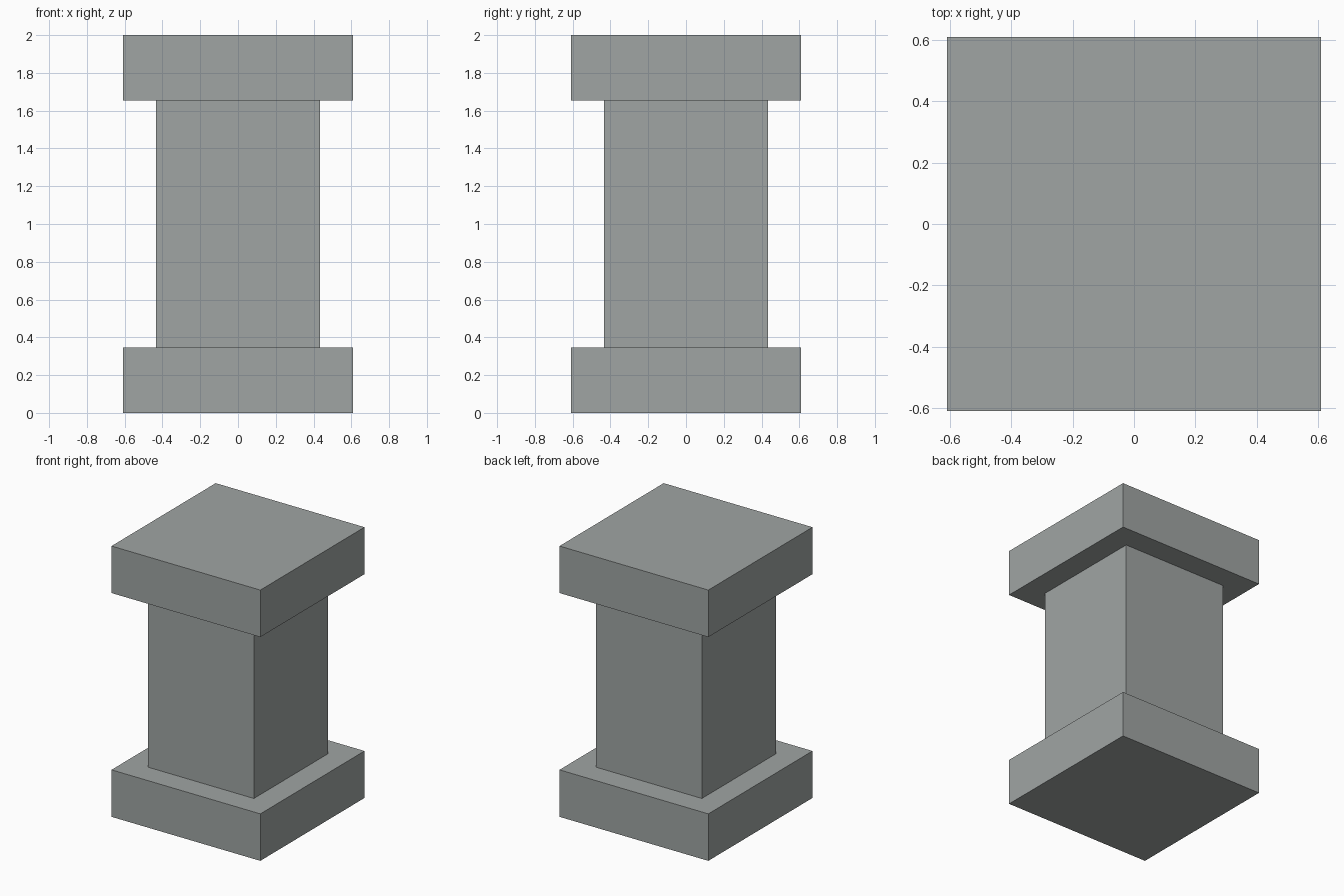
import bpy

if "Cube" in bpy.data.objects:
    bpy.data.objects.remove(bpy.data.objects["Cube"])

# Single stone grey
stone = bpy.data.materials.new("stone_grey")
stone.diffuse_color = (0.35, 0.375, 0.368, 1.0)
stone.use_nodes = True
stone.node_tree.nodes["Principled BSDF"].inputs["Base Color"].default_value = stone.diffuse_color


def block(name, half, z0, z1):
    """Square block centred on the z axis, between two heights."""
    bpy.ops.mesh.primitive_cube_add(size=1, location=(0, 0, (z0 + z1) / 2))
    ob = bpy.context.object
    ob.name = name
    ob.scale = (2 * half, 2 * half, z1 - z0)
    bpy.ops.object.transform_apply(location=False, rotation=False, scale=True)
    ob.data.materials.append(stone)
    return ob


SLAB = 0.347  # thickness of base and cap

block("base", 0.608, 0, SLAB)
block("shaft", 0.433, SLAB, 2 - SLAB)
block("cap", 0.608, 2 - SLAB, 2)
